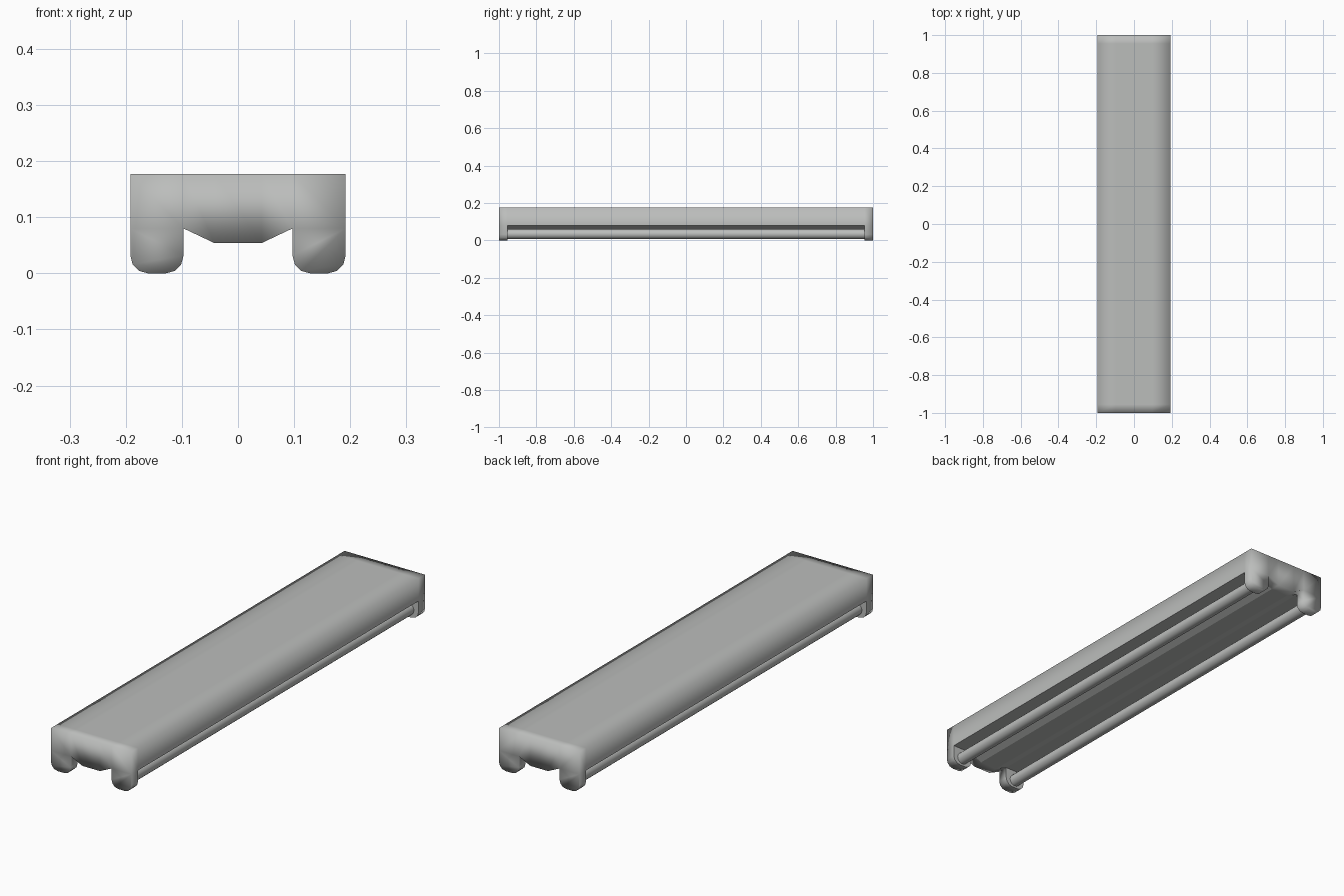
import bpy, bmesh, math

if "Cube" in bpy.data.objects:
    bpy.data.objects.remove(bpy.data.objects["Cube"])

W, IN, MID = 0.192, 0.097, 0.042      # half width, socket inner edge, ballast half width
TOP, UNDER, LOW = 0.177, 0.08, 0.054  # heights
Y1, Y2 = 0.955, 1.0                   # socket inner face, outer end

grey = bpy.data.materials.new("light grey")
grey.diffuse_color = (0.5, 0.51, 0.5, 1)
grey.use_nodes = True
grey.node_tree.nodes["Principled BSDF"].inputs["Base Color"].default_value = grey.diffuse_color


def finish(bm, name):
    bmesh.ops.remove_doubles(bm, verts=bm.verts[:], dist=1e-4)
    bmesh.ops.recalc_face_normals(bm, faces=bm.faces[:])
    mesh = bpy.data.meshes.new(name)
    bm.to_mesh(mesh)
    bm.free()
    mesh.materials.append(grey)
    obj = bpy.data.objects.new(name, mesh)
    bpy.context.collection.objects.link(obj)
    return obj


# Housing: long channel with a shallow trapezoid below, four rings along y
bm = bmesh.new()
xs = [-W, -IN, -MID, MID, IN, W]
bottom = [UNDER, UNDER, LOW, LOW, UNDER, UNDER]
profile = [(x, TOP) for x in xs] + [(x, z) for x, z in zip(xs, bottom)][::-1]
n = len(profile)
ys = [-Y2, -Y1, Y1, Y2]
rings = [[bm.verts.new((x, y, z)) for x, z in profile] for y in ys]
for k in range(3):
    for i in range(n):
        j = (i + 1) % n
        # leave openings where the sockets join
        if k != 1 and i in (6, 10):
            continue
        f = bm.faces.new((rings[k][i], rings[k][j], rings[k + 1][j], rings[k + 1][i]))
        f.smooth = not (k == 1 and 6 <= i <= 10)
for ring in (rings[0], rings[3]):
    for i in range(5):
        bm.faces.new((ring[i], ring[i + 1], ring[n - 2 - i], ring[n - 1 - i])).smooth = True

# Lamp sockets: rounded legs at the four corners, welded into the housing
R = 0.032
for side in (-1, 1):
    leg = [(IN, UNDER)]
    for cx, start in ((IN + R, 180), (W - R, 270)):
        leg += [(cx + R * math.cos(math.radians(start + a)),
                 R + R * math.sin(math.radians(start + a))) for a in (0, 30, 60, 90)]
    leg.append((W, UNDER))
    for end in (-1, 1):
        a, b = [[bm.verts.new((side * x, end * y, z)) for x, z in leg] for y in (Y1, Y2)]
        for i in range(len(leg) - 1):
            bm.faces.new((a[i], a[i + 1], b[i + 1], b[i])).smooth = True
        bm.faces.new(a)
        bm.faces.new(b).smooth = True
finish(bm, "housing")

# Fluorescent tubes between the sockets
for side, name in ((-1, "tube_left"), (1, "tube_right")):
    bpy.ops.mesh.primitive_cylinder_add(vertices=20, radius=0.026, depth=2 * Y1 + 0.01,
                                        location=(side * 0.1445, 0, 0.034),
                                        rotation=(math.pi / 2, 0, 0))
    tube = bpy.context.object
    tube.name = name
    tube.data.materials.append(grey)
    bpy.ops.object.shade_smooth_by_angle()
